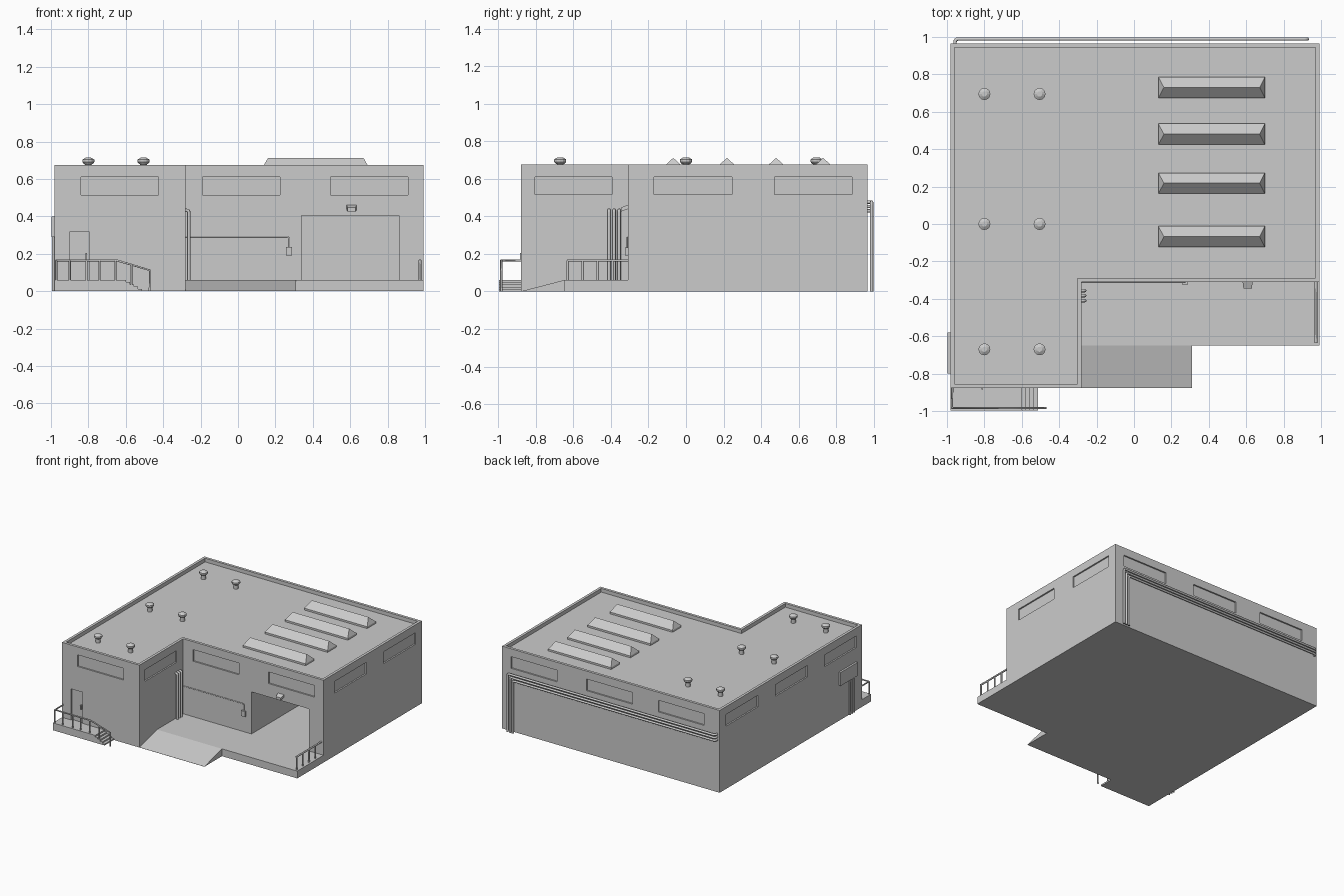
import bpy, bmesh, math
from mathutils import Vector, Matrix

if "Cube" in bpy.data.objects:
    bpy.data.objects.remove(bpy.data.objects["Cube"])

XL, XR, YF, YN, YB, XN = -0.982, 0.993, -0.878, -0.31, 0.966, -0.28
H, ROOF, DECK = 0.675, 0.645, 0.06


def finish(bm, name):
    bmesh.ops.recalc_face_normals(bm, faces=bm.faces)
    me = bpy.data.meshes.new(name)
    bm.to_mesh(me)
    bm.free()
    ob = bpy.data.objects.new(name, me)
    bpy.context.collection.objects.link(ob)
    return ob


def add_box(bm, x0, x1, y0, y1, z0, z1):
    m = Matrix.Translation(((x0 + x1) / 2, (y0 + y1) / 2, (z0 + z1) / 2))
    m = m @ Matrix.Diagonal((x1 - x0, y1 - y0, z1 - z0, 1))
    return bmesh.ops.create_cube(bm, size=1, matrix=m)["verts"]


def add_prism(bm, pts, vec):
    f = bm.faces.new([bm.verts.new(p) for p in pts])
    r = bmesh.ops.extrude_face_region(bm, geom=[f], use_keep_orig=True)
    bmesh.ops.translate(bm, vec=vec, verts=[v for v in r["geom"] if isinstance(v, bmesh.types.BMVert)])


def box(name, *b):
    bm = bmesh.new()
    add_box(bm, *b)
    return finish(bm, name)


def prism(name, pts, vec):
    bm = bmesh.new()
    add_prism(bm, pts, vec)
    return finish(bm, name)


def tubes(name, paths, r, res=2):
    cu = bpy.data.curves.new(name, "CURVE")
    cu.dimensions, cu.bevel_depth, cu.bevel_resolution, cu.use_fill_caps = "3D", r, res, True
    for path in paths:
        s = cu.splines.new("POLY")
        s.points.add(len(path) - 1)
        for p, co in zip(s.points, path):
            p.co = (*co, 1)
    tmp = bpy.data.objects.new(name + "_curve", cu)
    bpy.context.collection.objects.link(tmp)
    me = bpy.data.meshes.new_from_object(tmp.evaluated_get(bpy.context.evaluated_depsgraph_get()))
    bpy.data.objects.remove(tmp)
    ob = bpy.data.objects.new(name, me)
    bpy.context.collection.objects.link(ob)
    return ob


def rounded(path, r=0.02, n=4):
    # round the inner corners of a path
    path = [Vector(p) for p in path]
    out = [path[0]]
    for a, b, c in zip(path, path[1:], path[2:]):
        p, q = b + (a - b).normalized() * r, b + (c - b).normalized() * r
        for i in range(n + 1):
            t = i / n
            out.append(p * (1 - t) ** 2 + b * 2 * t * (1 - t) + q * t * t)
    return out + [path[-1]]


def l_shape(i, z):
    return [(XL + i, YF + i, z), (XN - i, YF + i, z), (XN - i, YN + i, z),
            (XR - i, YN + i, z), (XR - i, YB - i, z), (XL + i, YB - i, z)]


# building shell with sunken roof, windows, door and loading bay cut in
shell = prism("building_shell", l_shape(0, 0), (0, 0, H))
bm = bmesh.new()
add_prism(bm, l_shape(0.022, ROOF), (0, 0, 0.1))
D = 0.012
for i, (a, b) in enumerate([(-0.84, -0.425), (-0.19, 0.225), (0.495, 0.91)]):
    front = YF if i == 0 else YN
    add_box(bm, a, b, front - D, front + D, 0.515, 0.61)
    add_box(bm, a, b, YB - D, YB + D, 0.515, 0.61)
for i, (a, b) in enumerate([(-0.805, -0.395), (-0.17, 0.245), (0.47, 0.885)]):
    side = XN if i == 0 else XR
    add_box(bm, side - D, side + D, a, b, 0.515, 0.61)
    add_box(bm, XL - D, XL + D, a, b, 0.515, 0.61)
add_box(bm, 0.34, 0.86, YN - 0.05, 0.6, DECK, 0.405)
add_box(bm, -0.90, -0.795, YF - D, YF + D, DECK, 0.315)
cutter = finish(bm, "shell_cutter")
cutter.hide_render = True
mod = shell.modifiers.new("cut", "BOOLEAN")
mod.operation, mod.object, mod.solver = "DIFFERENCE", cutter, "EXACT"
bpy.context.view_layer.update()
cut = bpy.data.meshes.new_from_object(shell.evaluated_get(bpy.context.evaluated_depsgraph_get()))
shell.modifiers.clear()
shell.data = cut
bpy.data.objects.remove(cutter)

# loading platform and ramp
box("loading_platform", XN, XR, -0.65, YN, 0, DECK)
prism("loading_ramp", [(XN, -0.65, 0), (XN, -0.65, DECK), (XN, -0.878, 0.001), (XN, -0.878, 0)],
      (0.59, 0, 0))

# entrance landing and steps as one stepped profile
pts = [(XL, -0.997, 0), (XL, -0.997, DECK)]
for i in range(5):
    x = -0.598 + 0.0215 * i
    pts += [(x, -0.997, DECK - 0.012 * i), (x, -0.997, DECK - 0.012 * (i + 1))]
prism("entrance_steps", pts, (0, YF + 0.997, 0))

# door handle
box("door_handle", -0.816, -0.808, YF - 0.006, YF + D, 0.17, 0.205)

# railings
yr, xr, top = -0.984, -0.972, 0.165
rail = [[(xr, YF, top), (xr, yr, top), (-0.65, yr, top), (-0.472, yr, 0.112), (-0.472, yr, 0)]]
rail += [[(x, yr, DECK - 0.01), (x, yr, top)] for x in (xr, -0.90, -0.81, -0.74, -0.655)]
rail.append([(-0.57, yr, 0.03), (-0.57, yr, 0.141)])
tubes("entrance_railing", rail, 0.006, 1)
rail = [[(0.973, YN, top), (0.973, -0.635, top)]]
rail += [[(0.973, y, DECK - 0.01), (0.973, y, top)] for y in (-0.63, -0.55, -0.47, -0.39)]
tubes("platform_railing", rail, 0.007, 1)

# hipped skylights
bm = bmesh.new()
for y in (0.73, 0.48, 0.218, -0.068):
    add_box(bm, 0.13, 0.70, y - 0.056, y + 0.056, ROOF - 0.005, 0.66)
    base = [bm.verts.new((x, y + s, 0.66)) for x, s in
            ((0.13, -0.056), (0.70, -0.056), (0.70, 0.056), (0.13, 0.056))]
    a, b = bm.verts.new((0.16, y, 0.711)), bm.verts.new((0.672, y, 0.711))
    for f in ((base[0], base[1], b, a), (base[1], base[2], b), (base[2], base[3], a, b), (base[3], base[0], a)):
        bm.faces.new(f)
    bm.faces.new(base[::-1])
finish(bm, "skylights")

# roof vents, lathed
prof = [(0.018, ROOF - 0.003), (0.018, 0.678), (0.024, 0.68), (0.032, 0.69), (0.032, 0.703), (0.014, 0.714)]
N = 12
bm = bmesh.new()
for cx in (-0.80, -0.505):
    for cy in (0.695, 0.0, -0.67):
        rings = [[bm.verts.new((cx + r * math.cos(math.tau * k / N), cy + r * math.sin(math.tau * k / N), z))
                  for k in range(N)] for r, z in prof]
        for lo, hi in zip(rings, rings[1:]):
            for k in range(N):
                bm.faces.new((lo[k], lo[(k + 1) % N], hi[(k + 1) % N], hi[k]))
        bm.faces.new(rings[0][::-1])
        bm.faces.new(rings[-1])
finish(bm, "roof_vents")

# pipes in the inner corner, on the back wall and under the meter box
corner = [rounded([(-0.263, y, DECK - 0.01), (-0.263, y, 0.432), (XN - 0.01, y, 0.432)], 0.012)
          for y in (-0.41, -0.383, -0.356)]
back = [rounded([(0.927 - 0.024 * i, 0.989, 0), (0.927 - 0.024 * i, 0.989, 0.475 - 0.023 * i),
                 (-0.957, 0.989, 0.475 - 0.023 * i), (-0.957, YB - 0.01, 0.475 - 0.023 * i)], 0.018)
        for i in range(3)]
meter = [[(-0.988, y, 0), (-0.988, y, 0.3)] for y in (-0.715, -0.74, -0.765)]
for nm, paths, r in (("corner_pipes", corner, 0.009), ("back_pipes", back, 0.009),
                     ("meter_pipes", meter, 0.007)):
    ob = tubes(nm, paths, r)
    for p in ob.data.polygons:
        p.use_smooth = len(p.vertices) == 4
box("meter_box", -0.998, XL + 0.005, -0.80, -0.58, 0.29, 0.40)

# bay switch box with conduit
box("switch_box", 0.256, 0.29, YN - 0.014, YN + 0.005, 0.19, 0.235)
tubes("conduit", [rounded([(XN, YN - 0.003, 0.29), (0.273, YN - 0.003, 0.29),
                           (0.273, YN - 0.003, 0.23)], 0.01)], 0.003, 1)

# tilted lamp over the bay
bm = bmesh.new()
for v in add_box(bm, 0.58, 0.635, YN - 0.036, YN + 0.004, 0.44, 0.462):
    if v.co.y < YN - 0.01:
        v.co.x = 0.6075 + (v.co.x - 0.6075) * 0.8
        v.co.z -= 0.015
finish(bm, "bay_lamp")
